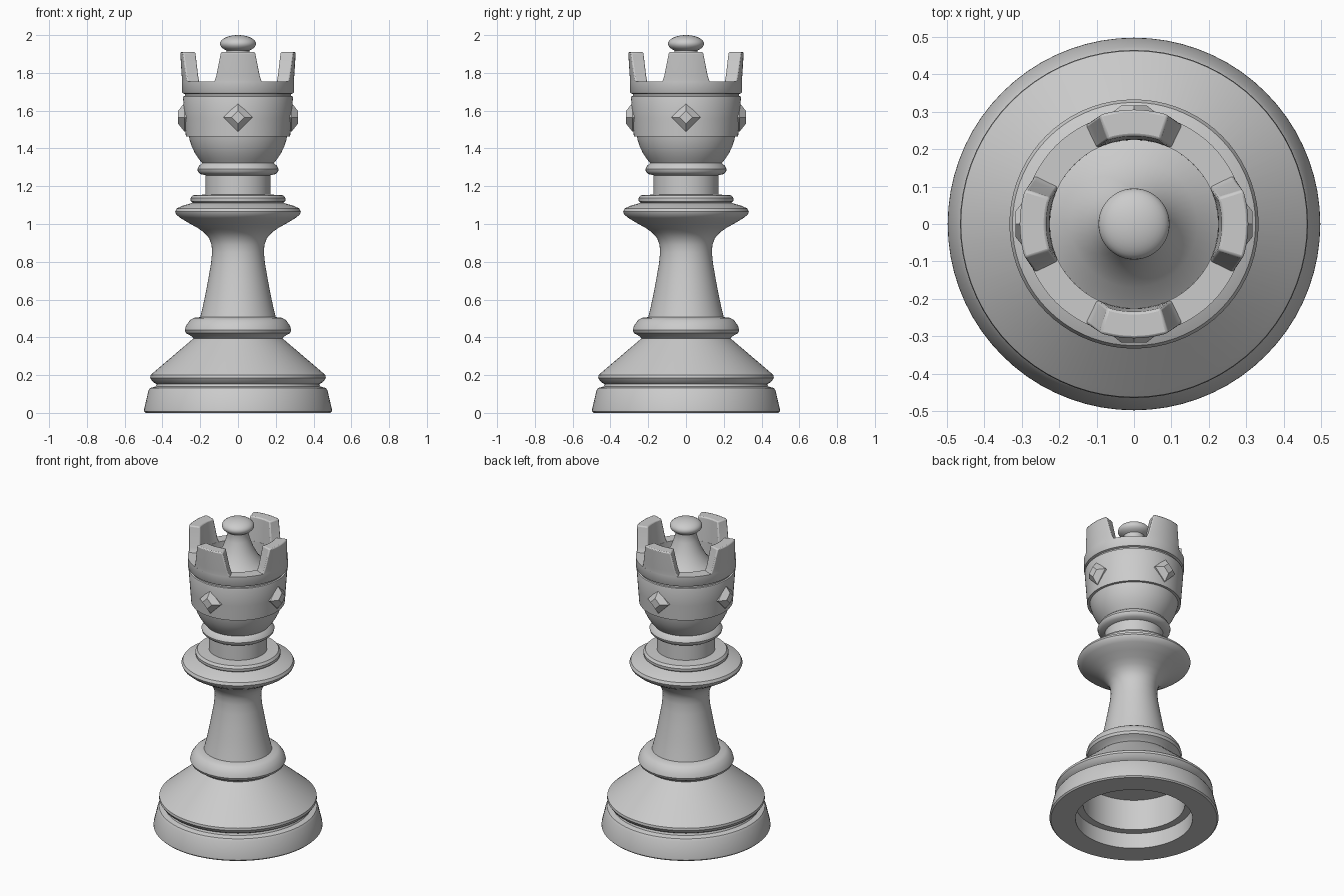
import bpy, bmesh, math

cube = bpy.data.objects.get("Cube")
if cube:
    bpy.data.objects.remove(cube, do_unlink=True)

# Single grey material
grey = bpy.data.materials.new("plain grey")
grey.use_nodes = True
COLOUR = (0.6, 0.6, 0.6, 1.0)
grey.diffuse_color = COLOUR
grey.node_tree.nodes["Principled BSDF"].inputs["Base Color"].default_value = COLOUR


def finish(bm, name, angle=35, bevel=0.0):
    """Turn a bmesh into a shaded object."""
    mesh = bpy.data.meshes.new(name)
    bm.to_mesh(mesh)
    bm.free()
    mesh.materials.append(grey)
    obj = bpy.data.objects.new(name, mesh)
    bpy.context.collection.objects.link(obj)
    bpy.ops.object.select_all(action='DESELECT')
    obj.select_set(True)
    bpy.context.view_layer.objects.active = obj
    if bevel:
        mod = obj.modifiers.new("soft edges", 'BEVEL')
        mod.width = bevel
        mod.segments = 2
        mod.limit_method = 'ANGLE'
        mod.angle_limit = math.radians(40)
    bpy.ops.object.shade_smooth_by_angle(angle=math.radians(angle))
    return obj


def lathe(name, profile, segments=72, angle=35):
    """Spin an (r, z) profile, ordered with the outside on its right, around z."""
    bm = bmesh.new()
    rings = []
    for r, z in profile:
        if r == 0:
            rings.append([bm.verts.new((0, 0, z))] * segments)
        else:
            rings.append([bm.verts.new((r * math.cos(math.tau * i / segments),
                                        r * math.sin(math.tau * i / segments), z))
                          for i in range(segments)])
    for low, high in zip(rings, rings[1:]):
        for i in range(segments):
            j = (i + 1) % segments
            corners = dict.fromkeys((low[i], low[j], high[j], high[i]))
            bm.faces.new(list(corners))
    return finish(bm, name, angle)


# Base: stepped hollow underneath, plinth, groove, lip, slope and bead
lathe("base", [
    (0, 0.30), (0.30, 0.30), (0.30, 0.10), (0.345, 0.10), (0.345, 0.0),
    (0.49, 0.0), (0.498, 0.008), (0.497, 0.02), (0.474, 0.118), (0.465, 0.132),
    (0.435, 0.14), (0.43, 0.152), (0.45, 0.163), (0.465, 0.185), (0.463, 0.2),
    (0.445, 0.216), (0.235, 0.395), (0.25, 0.408), (0.275, 0.422),
    (0.282, 0.438), (0.275, 0.462), (0.255, 0.49), (0.235, 0.503), (0.2, 0.507)])

# Stem flaring into the wide collar, then the neck
lathe("stem_and_collar", [
    (0.2, 0.507), (0.187, 0.56), (0.172, 0.63), (0.157, 0.71), (0.143, 0.79),
    (0.137, 0.85), (0.14, 0.89), (0.153, 0.925), (0.18, 0.955), (0.215, 0.98),
    (0.26, 1.005), (0.305, 1.032), (0.327, 1.05), (0.333, 1.065),
    (0.325, 1.082), (0.295, 1.096), (0.24, 1.112), (0.25, 1.12),
    (0.251, 1.137), (0.24, 1.152), (0.172, 1.156), (0.172, 1.258)])

# Cup: bead, bowl, drum, groove and crown rim
lathe("cup", [
    (0.172, 1.258), (0.198, 1.264), (0.212, 1.277), (0.215, 1.29),
    (0.206, 1.308), (0.19, 1.322), (0.208, 1.345), (0.228, 1.375),
    (0.245, 1.41), (0.256, 1.445), (0.26, 1.463), (0.276, 1.463),
    (0.283, 1.56), (0.291, 1.67), (0.289, 1.676), (0.28, 1.678),
    (0.28, 1.688), (0.292, 1.692), (0.296, 1.698), (0.296, 1.755),
    (0.225, 1.755), (0.225, 1.66)])

# Finial: cone inside the crown, topped with a flattened ball
ball = [(0.095 * math.cos(math.radians(a)), 1.954 + 0.046 * math.sin(math.radians(a)))
        for a in range(-50, 90, 10)]
lathe("finial", [(0.225, 1.66), (0.17, 1.70), (0.125, 1.75), (0.092, 1.81),
                 (0.07, 1.87), (0.06, 1.915)] + ball + [(0, 2.0)], 48)


def merlon(name, centre, steps=10):
    """Tapered, curved wall block; each level is (z, half angle, inner r, outer r)."""
    levels = [(1.745, 27, 0.225, 0.296), (1.762, 25, 0.226, 0.296),
              (1.785, 23.2, 0.227, 0.298), (1.91, 17.5, 0.235, 0.306)]
    bm = bmesh.new()
    loops = []
    for z, half, inner, outer in levels:
        arc = [math.radians(centre + half * (2 * i / steps - 1)) for i in range(steps + 1)]
        points = [(outer, a) for a in arc] + [(inner, a) for a in reversed(arc)]
        loops.append([bm.verts.new((r * math.cos(a), r * math.sin(a), z)) for r, a in points])
    n = len(loops[0])
    for low, high in zip(loops, loops[1:]):
        for i in range(n):
            j = (i + 1) % n
            bm.faces.new((low[i], low[j], high[j], high[i]))
    for loop, up in ((loops[0], False), (loops[-1], True)):
        for i in range(steps):
            quad = [loop[i], loop[i + 1], loop[n - 2 - i], loop[n - 1 - i]]
            bm.faces.new(quad if up else quad[::-1])
    bmesh.ops.recalc_face_normals(bm, faces=bm.faces)
    return finish(bm, name, bevel=0.007)


def gem(name, centre):
    """Diamond stud with a flat tip, set into the drum."""
    a = math.radians(centre)
    out, side = (math.cos(a), math.sin(a)), (-math.sin(a), math.cos(a))
    bm = bmesh.new()
    loops = []
    for depth, size in ((0.26, 0.076), (0.284, 0.076), (0.317, 0.034)):
        loops.append([bm.verts.new((out[0] * depth + side[0] * s * size,
                                    out[1] * depth + side[1] * s * size,
                                    1.565 + t * size))
                      for s, t in ((1, 0), (0, 1), (-1, 0), (0, -1))])
    for low, high in zip(loops, loops[1:]):
        for i in range(4):
            j = (i + 1) % 4
            bm.faces.new((low[i], low[j], high[j], high[i]))
    bm.faces.new(loops[0])
    bm.faces.new(loops[-1])
    bmesh.ops.recalc_face_normals(bm, faces=bm.faces)
    return finish(bm, name, angle=10)


# Four merlons with a gem below each
for label, angle in (("left", 0), ("back", 90), ("right", 180), ("front", 270)):
    merlon(label + "_merlon", angle)
    gem(label + "_gem", angle)
